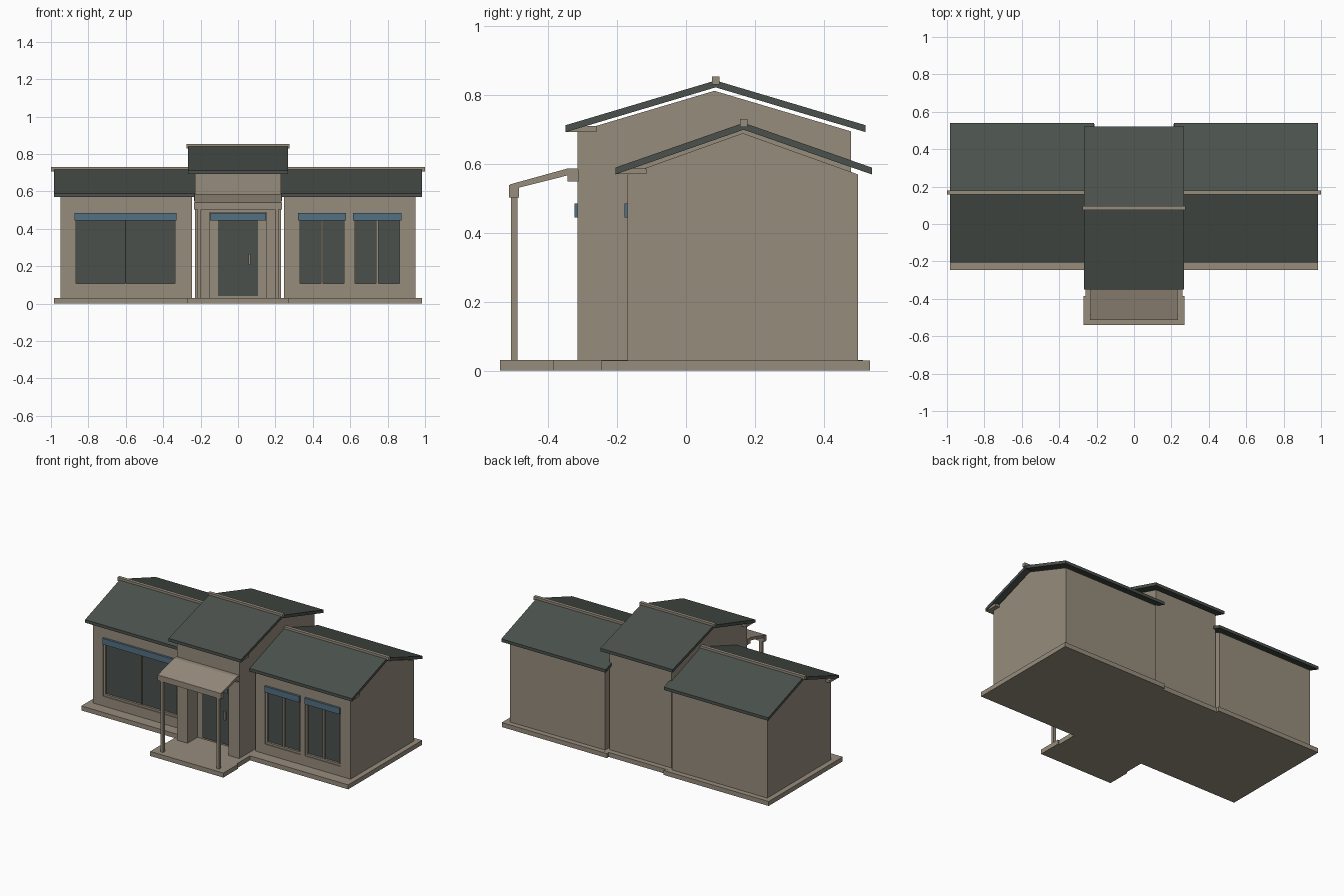
import bpy, bmesh

if "Cube" in bpy.data.objects:
    bpy.data.objects.remove(bpy.data.objects["Cube"])


def material(name, rgb):
    m = bpy.data.materials.new(name)
    m.diffuse_color = (*rgb, 1)
    m.use_nodes = True
    m.node_tree.nodes["Principled BSDF"].inputs["Base Color"].default_value = m.diffuse_color
    return m


STONE = material("warm_beige", (0.31, 0.265, 0.205))
SLATE = material("dark_slate", (0.07, 0.083, 0.073))
GLASS = material("dark_glass", (0.068, 0.08, 0.073))
BLUE = material("muted_blue", (0.088, 0.16, 0.22))


def prism(name, profile, x0, x1, mat):
    """Extrude a (y, z) profile along x."""
    bm = bmesh.new()
    a = [bm.verts.new((x0, y, z)) for y, z in profile]
    b = [bm.verts.new((x1, y, z)) for y, z in profile]
    n = len(profile)
    bm.faces.new(a)
    bm.faces.new(b[::-1])
    for i in range(n):
        bm.faces.new((a[i], b[i], b[(i + 1) % n], a[(i + 1) % n]))
    bmesh.ops.recalc_face_normals(bm, faces=bm.faces)
    me = bpy.data.meshes.new(name)
    bm.to_mesh(me)
    bm.free()
    me.materials.append(mat)
    ob = bpy.data.objects.new(name, me)
    bpy.context.collection.objects.link(ob)
    return ob


def box(name, x0, x1, y0, y1, z0, z1, mat=STONE):
    return prism(name, [(y0, z0), (y1, z0), (y1, z1), (y0, z1)], x0, x1, mat)


def cut(target, x0, x1, y0, y1, z0, z1):
    """Cut a box-shaped opening into a wall block."""
    cutter = box("opening_cutter", x0, x1, y0, y1, z0, z1)
    cutter.hide_render = True
    cutter.hide_viewport = True
    mod = target.modifiers.new("opening", 'BOOLEAN')
    mod.operation = 'DIFFERENCE'
    mod.solver = 'EXACT'
    mod.object = cutter


def house(name, x0, x1, y0, y1, wall, apex):
    mid = (y0 + y1) / 2
    return prism(name + "_walls", [(y0, 0.03), (y1, 0.03), (y1, wall),
                                   (mid, apex), (y0, wall)], x0, x1, STONE)


def roof(name, x0, x1, y0, y1, eave, ridge, cap_x0, cap_x1):
    mid, t = (y0 + y1) / 2, 0.02
    prism(name + "_roof", [(y0, eave), (mid, ridge), (y1, eave), (y1, eave + t),
                           (mid, ridge + t), (y0, eave + t)], x0, x1, SLATE)
    box(name + "_ridge_cap", cap_x0, cap_x1, mid - 0.011, mid + 0.011,
        ridge + 0.008, ridge + 0.031)
    # soffit board under the front eave
    box(name + "_soffit", x0 + 0.005, x1 - 0.005, y0 + 0.004, y0 + 0.09,
        eave + 0.001, eave + 0.018)


def window(name, wall, x0, x1, mullion):
    z0, z1, f, w = 0.095, 0.488, 0.013, -0.17
    cut(wall, x0, x1, w - 0.05, w + 0.03, z0, z1)
    box(name + "_glass", x0, x1, w + 0.02, w + 0.029, z0, z1, GLASS)
    # frame rails, stiles and mullion
    box(name + "_sill", x0, x1, w + 0.006, w + 0.03, z0, z0 + f)
    box(name + "_head", x0, x1, w + 0.006, w + 0.03, z1 - f, z1)
    mid = (x0 + x1) / 2
    for a, b in ((x0, x0 + f), (x1 - f, x1), (mid - mullion / 2, mid + mullion / 2)):
        box(name + "_stile", a, b, w + 0.007, w + 0.03, z0 + f, z1 - f)
    # blue band over the top
    box(name + "_blue_band", x0 + 0.003, x1 - 0.003, w - 0.009, w + 0.01,
        0.445, 0.485, BLUE)


# Base slabs
box("left_base", -0.985, -0.21, -0.245, 0.535, 0, 0.03)
box("right_base", 0.21, 0.985, -0.245, 0.535, 0, 0.03)
box("centre_base", -0.26, 0.26, -0.39, 0.515, 0, 0.0302)
box("porch_base", -0.27, 0.27, -0.54, -0.385, 0, 0.0304)

# Wings
left = house("left_wing", -0.95, -0.247, -0.17, 0.50, 0.57, 0.69)
right = house("right_wing", 0.247, 0.95, -0.17, 0.50, 0.57, 0.69)
roof("left_wing", -0.985, -0.215, -0.205, 0.54, 0.57, 0.70, -1.0, -0.215)
roof("right_wing", 0.215, 0.985, -0.205, 0.54, 0.57, 0.70, 0.215, 1.0)
window("left_window", left, -0.878, -0.325, 0.004)
window("right_window_inner", right, 0.318, 0.58, 0.012)
window("right_window_outer", right, 0.612, 0.876, 0.012)

# Centre block with recessed entrance
centre = house("centre_block", -0.23, 0.23, -0.315, 0.48, 0.695, 0.813)
roof("centre", -0.267, 0.267, -0.35, 0.522, 0.693, 0.823, -0.275, 0.275)
cut(centre, -0.152, 0.152, -0.36, -0.21, 0.02, 0.488)
box("door", -0.108, 0.108, -0.218, -0.205, 0.042, 0.46, GLASS)
box("door_handle", 0.057, 0.067, -0.235, -0.217, 0.21, 0.265)
box("entrance_blue_band", -0.15, 0.15, -0.324, -0.30, 0.445, 0.486, BLUE)

# Porch canopy, beams and posts
prism("canopy", [(-0.512, 0.525), (-0.325, 0.572), (-0.316, 0.572), (-0.316, 0.587),
                 (-0.345, 0.587), (-0.512, 0.541)], -0.233, 0.233, STONE)
box("canopy_front_beam", -0.235, 0.235, -0.514, -0.485, 0.503, 0.54)
box("canopy_wall_beam", -0.235, 0.235, -0.345, -0.312, 0.55, 0.585)
for side, x in (("left", -0.207), ("right", 0.207)):
    box(side + "_porch_post", x - 0.01, x + 0.01, -0.509, -0.489, 0.03, 0.51)
